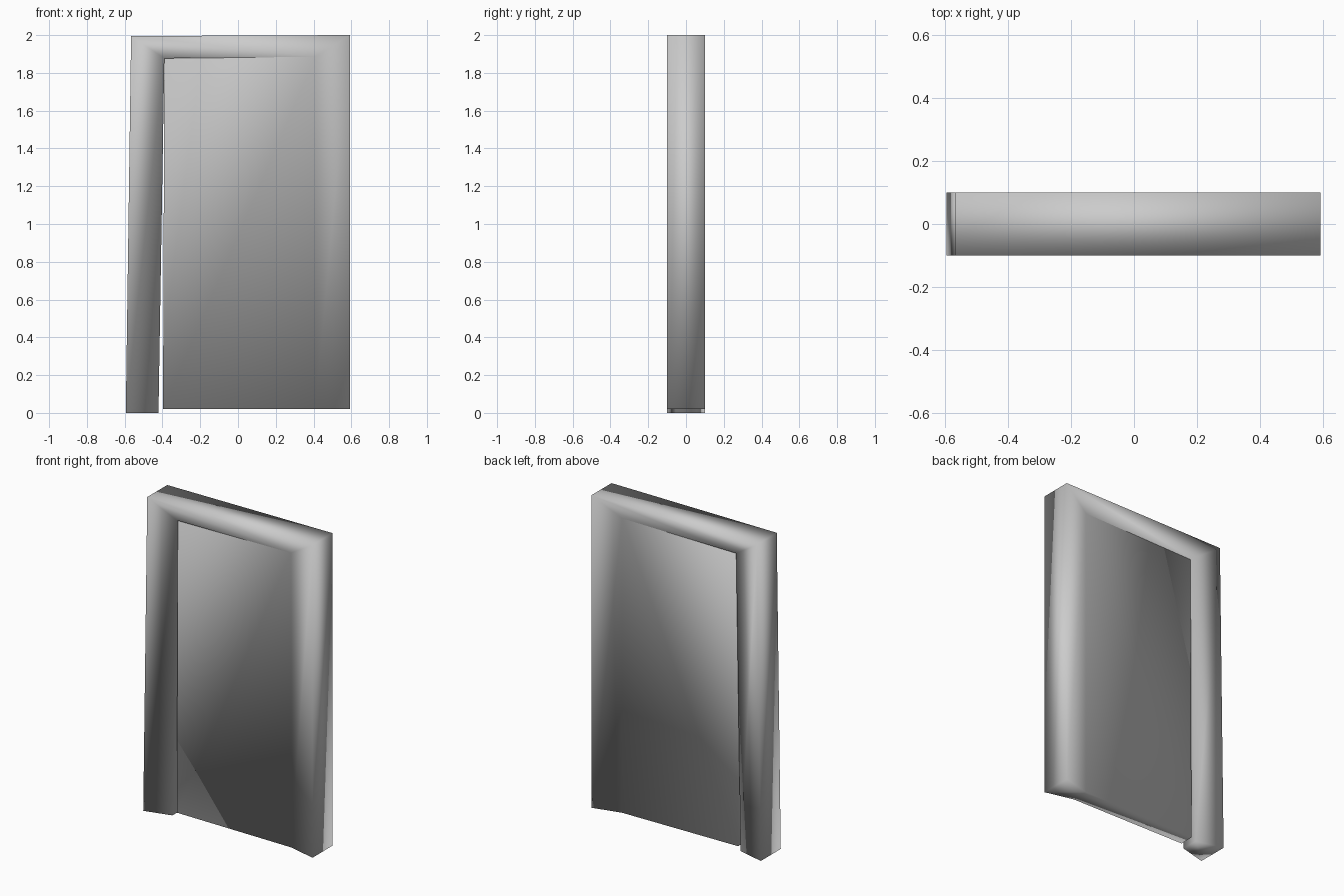
import bpy
import bmesh

cube = bpy.data.objects.get("Cube")
if cube:
    bpy.data.objects.remove(cube)

grey = bpy.data.materials.new("plain grey")
grey.use_nodes = True
grey.diffuse_color = (0.6, 0.6, 0.6, 1)
grey.node_tree.nodes["Principled BSDF"].inputs["Base Color"].default_value = grey.diffuse_color

OUTER, INNER, PANEL = 0.10, 0.055, 0.045  # half depths

# Mitred stations around the frame: outer (x, z), inner (x, z)
stations = [
    ((-0.594, 0.0), (-0.421, 0.0)),      # foot of the leaning post
    ((-0.566, 1.995), (-0.39, 1.877)),   # upper corner of that post
    ((0.592, 2.0), (0.41, 1.885)),       # opposite upper corner
    ((0.592, 0.02), (0.41, 0.02)),       # foot of the straight post
]

bm = bmesh.new()


def pair(point, depth):
    """Front and back vertices at one (x, z) point."""
    return [bm.verts.new((point[0], side * depth, point[1])) for side in (-1, 1)]


# Frame: wedge section swept through the stations
rings = []
for outer, inner in stations:
    of, ob = pair(outer, OUTER)
    nf, nb = pair(inner, INNER)
    rings.append((of, nf, nb, ob))
for i, (a, b) in enumerate(zip(rings, rings[1:])):
    for k in range(4):
        if i == 2 and k == 1:
            continue  # the panel grows out of this side
        n = (k + 1) % 4
        bm.faces.new((a[k], a[n], b[n], b[k]))
for end in (rings[0], rings[-1]):
    bm.faces.new(end)

# Panel: joins the straight post and ends free beside the leaning one
top = rings[2][1:3]
bottom = rings[3][1:3]
free_top = pair((-0.39, 1.877), PANEL)
free_bottom = pair((-0.397, 0.02), PANEL)
for side in (0, 1):
    bm.faces.new((top[side], free_top[side], free_bottom[side], bottom[side]))
loop = [top, free_top, free_bottom, bottom]
for a, b in zip(loop, loop[1:]):
    bm.faces.new((a[0], a[1], b[1], b[0]))

bmesh.ops.recalc_face_normals(bm, faces=bm.faces[:])
for face in bm.faces:
    face.smooth = True

mesh = bpy.data.meshes.new("door_panel_and_frame")
bm.to_mesh(mesh)
bm.free()
mesh.materials.append(grey)
door = bpy.data.objects.new("door_panel_and_frame", mesh)
bpy.context.collection.objects.link(door)
